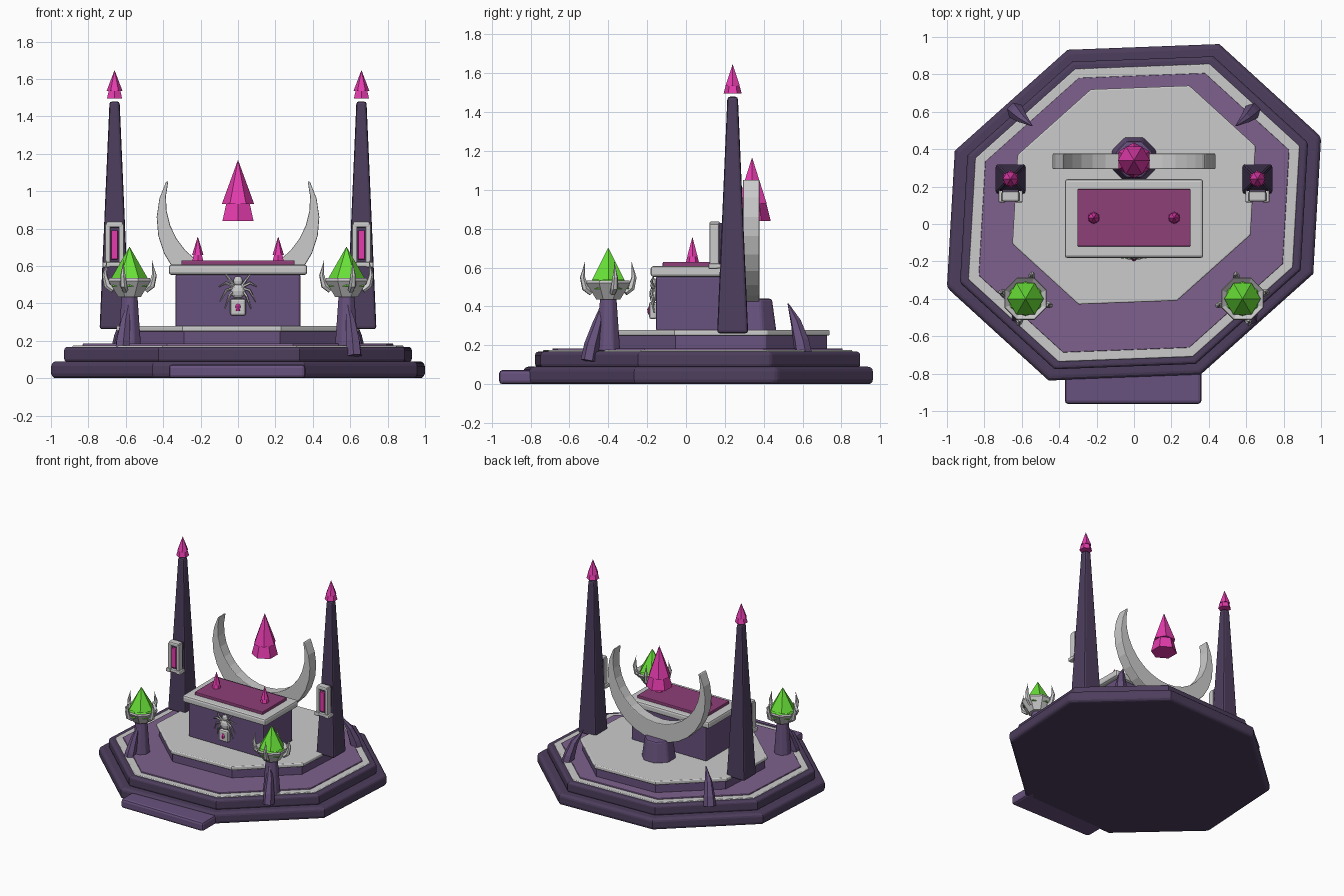
import bpy, bmesh
from math import sin, cos, pi, radians
from mathutils import Vector, Matrix

if "Cube" in bpy.data.objects:
    bpy.data.objects.remove(bpy.data.objects["Cube"])


def mat(name, r, g, b):
    m = bpy.data.materials.new(name)
    m.diffuse_color = (r, g, b, 1)
    m.use_nodes = True
    m.node_tree.nodes["Principled BSDF"].inputs["Base Color"].default_value = m.diffuse_color
    return m


DARK = mat("dark_purple", .075, .048, .11)
PURPLE = mat("purple", .14, .085, .21)
MID = mat("mid_purple", .21, .12, .27)
CLOTH = mat("cloth_magenta", .27, .05, .19)
PINK = mat("crystal_magenta", .78, .045, .42)
GREEN = mat("crystal_green", .14, .75, .04)


def finish(name, bm, m=None, bevel=0, angle=30, segs=2):
    bmesh.ops.recalc_face_normals(bm, faces=bm.faces)
    me = bpy.data.meshes.new(name)
    bm.to_mesh(me)
    bm.free()
    ob = bpy.data.objects.new(name, me)
    bpy.context.collection.objects.link(ob)
    if m:
        me.materials.append(m)
    if bevel:
        b = ob.modifiers.new("bevel", 'BEVEL')
        b.width, b.segments, b.limit_method = bevel, segs, 'ANGLE'
        b.angle_limit = radians(angle)
    return ob


def loft(bm, rings):
    """Skin equal-length point rings and cap both ends."""
    vs = [[bm.verts.new(p) for p in r] for r in rings]
    n = len(vs[0])
    for a, b in zip(vs, vs[1:]):
        for i in range(n):
            j = (i + 1) % n
            bm.faces.new((a[i], a[j], b[j], b[i]))
    bm.faces.new(vs[0])
    bm.faces.new(vs[-1])


def turned(name, n, prof, x, y, m=None, rot=0, bevel=0):
    """n-sided solid from (radius, z) pairs."""
    bm = bmesh.new()
    loft(bm, [[(x + r * cos(rot + 2 * pi * i / n), y + r * sin(rot + 2 * pi * i / n), z)
               for i in range(n)] for r, z in prof])
    return finish(name, bm, m, bevel)


def box(name, x0, x1, y0, y1, z0, z1, m=None, bevel=.008):
    bm = bmesh.new()
    bmesh.ops.create_cube(bm, size=1)
    size = Vector((x1 - x0, y1 - y0, z1 - z0))
    mid = Vector((x0 + x1, y0 + y1, z0 + z1)) / 2
    bmesh.ops.transform(bm, verts=bm.verts, matrix=Matrix.Translation(mid) @ Matrix.Diagonal((*size, 1)))
    return finish(name, bm, m, bevel)


def tier(name, s, cy, z0, z1, m=None, bevel=.02):
    """Slightly skewed octagonal step."""
    ring = []
    for i in range(8):
        u, v = cos(pi / 8 + i * pi / 4) * s, sin(pi / 8 + i * pi / 4) * s
        ring.append((1.06 * u + .055 * v, .04 * u + .957 * v + cy))
    bm = bmesh.new()
    loft(bm, [[(x, y, z) for x, y in ring] for z in (z0, z1)])
    return finish(name, bm, m, bevel, 50, 3)


def horn(name, pts, radii, m=None, n=6):
    """Tapered tube through points."""
    pts = [Vector(p) for p in pts]
    rings = []
    for i, (p, r) in enumerate(zip(pts, radii)):
        d = pts[min(i + 1, len(pts) - 1)] - pts[max(i - 1, 0)]
        q = d.to_track_quat('Z', 'Y')
        rings.append([p + q @ Vector((r * cos(2 * pi * k / n), r * sin(2 * pi * k / n), 0)) for k in range(n)])
    bm = bmesh.new()
    loft(bm, rings)
    return finish(name, bm, m)


def crystal(name, x, y, z, r, h, m, skirt=.33):
    """Hexagonal flared base under a rotated hexagonal point."""
    turned(name + "_base", 6, [(r, z), (r * .72, z + h * skirt)], x, y, m, pi / 2)
    turned(name + "_point", 6, [(r * .9, z + h * skirt * .85), (.001, z + h)], x, y, m, 0)


# Stepped octagonal platform
tier("base_tier", 1, .0625, 0, .09, DARK, .025)
tier("second_tier", .93, .06, .085, .168, DARK, .018)
tier("second_tier_trim", .885, .06, .15, .176, None, .006)
tier("second_tier_floor", .83, .06, .15, .185, MID, .004)
tier("upper_tier", .635, .155, .18, .255, PURPLE, .006)
tier("upper_tier_floor", .65, .155, .25, .28, None, .008)
box("front_step", -.37, .36, -.962, -.72, 0, .073, PURPLE, .018)

# Altar
box("altar_body", -.335, .335, -.155, .22, .27, .56, PURPLE, .015)
box("altar_slab", -.37, .37, -.182, .24, .552, .608, None, .015)
box("altar_cloth", -.303, .303, -.12, .187, .6, .63, CLOTH, .006)
for sx in (-1, 1):
    crystal("altar_crystal", .215 * sx, .033, .625, .034, .13, PINK, .3)

# Crescent on its pedestal
turned("crescent_pedestal", 8, [(.13, .27), (.105, .44)], 0, .345, PURPLE, pi / 8, .012)
bm = bmesh.new()
rings = []
for i in range(19):
    t = i / 18
    a, b = radians(28 - 236 * t), radians(15 - 210 * t)
    o = (.435 * cos(a), .848 + .435 * sin(a))
    k = (.386 * cos(b), .951 + .391 * sin(b))
    rings.append([(o[0], .293, o[1]), (k[0], .293, k[1]), (k[0], .377, k[1]), (o[0], .377, o[1])])
loft(bm, rings)
finish("crescent", bm, None, .006, 40)
crystal("floating_crystal", 0, .34, .84, .096, .325, PINK, .33)

# Spider lock on altar front
box("lock_body", -.042, .042, -.19, -.15, .335, .425, None, .012)
turned("lock_keyhole", 8, [(.012, .36), (.016, .385), (.008, .4)], 0, -.184, PINK)
for nm, z, r in (("spider_abdomen", .465, .04), ("spider_head", .52, .026)):
    bm = bmesh.new()
    bmesh.ops.create_uvsphere(bm, u_segments=10, v_segments=6, radius=r)
    bmesh.ops.transform(bm, verts=bm.verts,
                        matrix=Matrix.Translation((0, -.165, z)) @ Matrix.Diagonal((1, .6, 1, 1)))
    finish(nm, bm)
for sx in (-1, 1):
    for zm, ze, w in ((.53, .56, .07), (.51, .49, .1), (.47, .41, .095), (.44, .37, .07)):
        horn("spider_leg", [(.015 * sx, -.165, .485), (w * .65 * sx, -.178, zm), (w * sx, -.163, ze)],
             (.008, .007, .003), None, 5)

for sx in (-1, 1):
    # Tapered pillar with crystal finial
    px, py = .66 * sx, .24
    turned("pillar", 4, [(.08 * 2 ** .5, .262), (.027 * 2 ** .5, 1.48)], px, py, DARK, pi / 4, .014)
    crystal("pillar_crystal", px, py, 1.495, .047, .15, PINK, .32)

    # Wall lantern
    box("lantern_back", px - .045, px + .045, .14, .2, .61, .83, DARK, .005)
    for e in (-1, 1):
        box("lantern_post", px + e * .037 - .014, px + e * .037 + .014, .122, .17, .615, .825, None, .007)
        box("lantern_foot", px + e * .045 - .02, px + e * .045 + .02, .115, .165, .592, .622, None, .008)
    box("lantern_shelf", px - .065, px + .065, .12, .18, .595, .62, None, .008)
    box("lantern_cap", px - .045, px + .045, .12, .175, .805, .838, None, .01)
    box("lantern_glow", px - .018, px + .018, .122, .16, .635, .79, PINK, .004)

    # Brazier
    bx, by = .58 * sx, -.4
    turned("brazier_stand", 8, [(.066, .17), (.045, .45)], bx, by, PURPLE, pi / 8, .008)
    turned("brazier_bowl", 8, [(.066, .435), (.122, .52), (.118, .535), (.09, .51)], bx, by, None, pi / 8)
    crystal("brazier_flame", bx, by, .49, .108, .212, GREEN, .25)
    for k in range(4):
        a = radians(75 + 90 * k)
        dx, dy = -sx * cos(a), sin(a)
        horn("brazier_claw", [(bx + r * dx, by + r * dy, z) for r, z in
                              ((.09, .47), (.122, .495), (.137, .55), (.125, .628))],
             (.016, .019, .014, .002))

    # Ground horns
    horn("front_horn", [(.622 * sx, -.5, .12), (.615 * sx, -.485, .2), (.6 * sx, -.455, .31), (.58 * sx, -.43, .42)],
         (.042, .04, .027, .003), PURPLE)
    horn("back_horn", [(.635 * sx, .605, .15), (.622 * sx, .592, .22), (.595 * sx, .565, .32), (.545 * sx, .525, .415)],
         (.046, .042, .028, .003), PURPLE)
